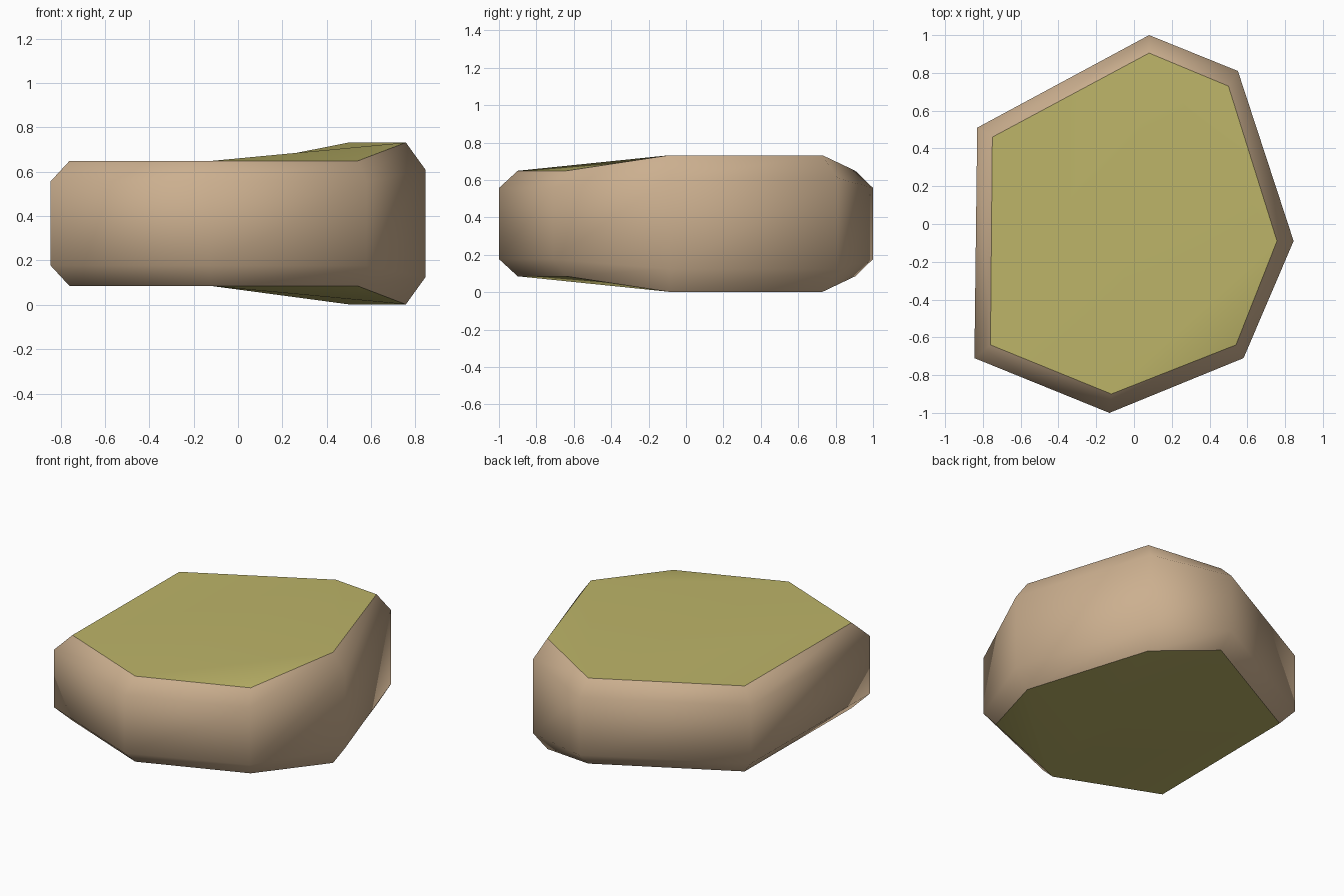
import bpy, bmesh

if "Cube" in bpy.data.objects:
    bpy.data.objects.remove(bpy.data.objects["Cube"])

# Outline corners: outer x, y, then inset cap x, y, then whether the corner is thicker
corners = [
    (0.08, 1.00, 0.08, 0.905, 0),
    (-0.83, 0.51, -0.75, 0.46, 0),
    (-0.845, -0.71, -0.76, -0.64, 0),
    (-0.13, -1.00, -0.12, -0.90, 0),
    (0.58, -0.71, 0.54, -0.64, 0),
    (0.845, -0.09, 0.757, -0.09, 1),
    (0.55, 0.81, 0.50, 0.73, 1),
]
MID = 0.367                      # middle height, the slab mirrors about it
CAP_H = (0.282, 0.365)           # half thickness at the cap (thin, thick corner)
SIDE_H = (0.19, 0.243)           # half thickness at the outer wall
cap_faces = [(0, 1, 2, 3), (0, 3, 5, 6), (3, 4, 5)]


def material(name, rgb):
    m = bpy.data.materials.new(name)
    m.diffuse_color = (*rgb, 1)
    m.use_nodes = True
    m.node_tree.nodes["Principled BSDF"].inputs["Base Color"].default_value = m.diffuse_color
    return m


beige = material("beige_rim", (0.60, 0.43, 0.275))
green = material("olive_face", (0.51, 0.46, 0.14))


def finish(bm, name, mat):
    for f in bm.faces:
        f.smooth = True
    me = bpy.data.meshes.new(name)
    bm.to_mesh(me)
    bm.free()
    me.materials.append(mat)
    ob = bpy.data.objects.new(name, me)
    bpy.context.collection.objects.link(ob)


def ring(bm, inner, sign):
    h = CAP_H if inner else SIDE_H
    return [bm.verts.new((c[2] if inner else c[0], c[3] if inner else c[1],
                          MID + sign * h[c[4]])) for c in corners]


# Rim: chamfer, wall and chamfer between four rings
bm = bmesh.new()
rings = [ring(bm, True, -1), ring(bm, False, -1), ring(bm, False, 1), ring(bm, True, 1)]
n = len(corners)
for low, high in zip(rings, rings[1:]):
    for i in range(n):
        j = (i + 1) % n
        bm.faces.new((low[i], low[j], high[j], high[i]))
finish(bm, "slab_rim", beige)

# Top and bottom caps, gently raised towards the thick side
for name, sign in (("top_face", 1), ("bottom_face", -1)):
    bm = bmesh.new()
    vs = ring(bm, True, sign)
    for f in cap_faces:
        bm.faces.new([vs[i] for i in (f if sign > 0 else reversed(f))])
    finish(bm, name, green)
